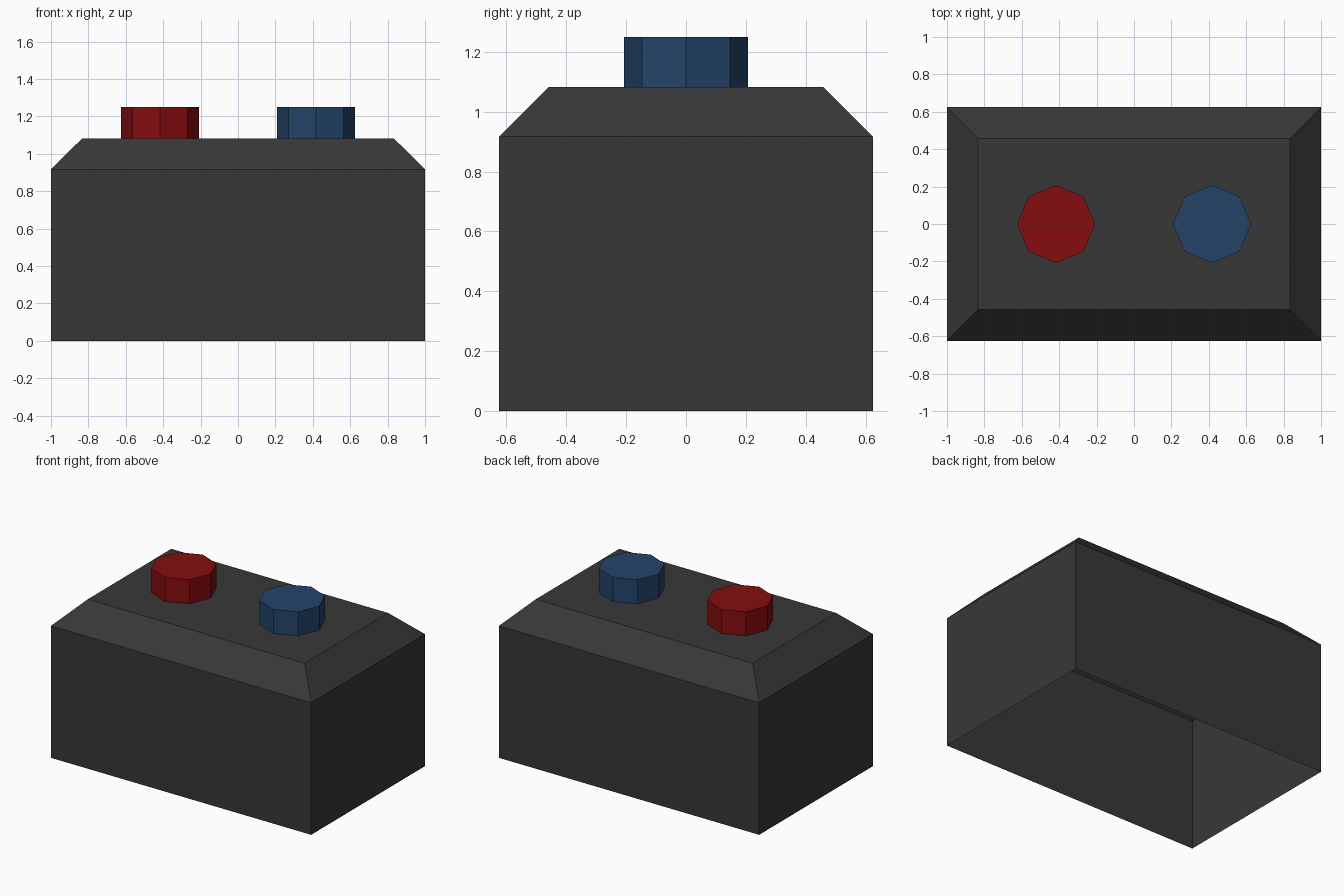
import bpy, bmesh, math

if "Cube" in bpy.data.objects:
    bpy.data.objects.remove(bpy.data.objects["Cube"])


def material(name, rgb):
    m = bpy.data.materials.new(name)
    m.diffuse_color = (*rgb, 1)
    m.use_nodes = True
    m.node_tree.nodes["Principled BSDF"].inputs["Base Color"].default_value = m.diffuse_color
    return m


def loft(name, rings, mat):
    """Stack rings of points into walls, closed on top and open underneath."""
    bm = bmesh.new()
    loops = [[bm.verts.new(p) for p in ring] for ring in rings]
    for low, high in zip(loops, loops[1:]):
        n = len(low)
        for i in range(n):
            j = (i + 1) % n
            bm.faces.new((low[i], low[j], high[j], high[i]))
    bm.faces.new(loops[-1])
    mesh = bpy.data.meshes.new(name)
    bm.to_mesh(mesh)
    bm.free()
    mesh.materials.append(mat)
    obj = bpy.data.objects.new(name, mesh)
    bpy.context.collection.objects.link(obj)
    return obj


def rectangle(x, y, z):
    return [(-x, -y, z), (x, -y, z), (x, y, z), (-x, y, z)]


def octagon(cx, r, z):
    return [(cx + r * math.cos(i * math.pi / 4), r * math.sin(i * math.pi / 4), z)
            for i in range(8)]


grey = material("dark grey", (0.039, 0.039, 0.039))
red = material("dark red", (0.235, 0.004, 0.0044))
blue = material("dark blue", (0.0168, 0.0578, 0.141))

# Hollow case with straight walls and sloped shoulders
loft("case", [rectangle(1, 0.625, 0), rectangle(1, 0.625, 0.917),
              rectangle(0.833, 0.458, 1.083)], grey)

# Two octagonal terminals on the top
for name, cx, mat in (("red_terminal", -0.417, red), ("blue_terminal", 0.417, blue)):
    loft(name, [octagon(cx, 0.208, z) for z in (1.083, 1.25)], mat)
